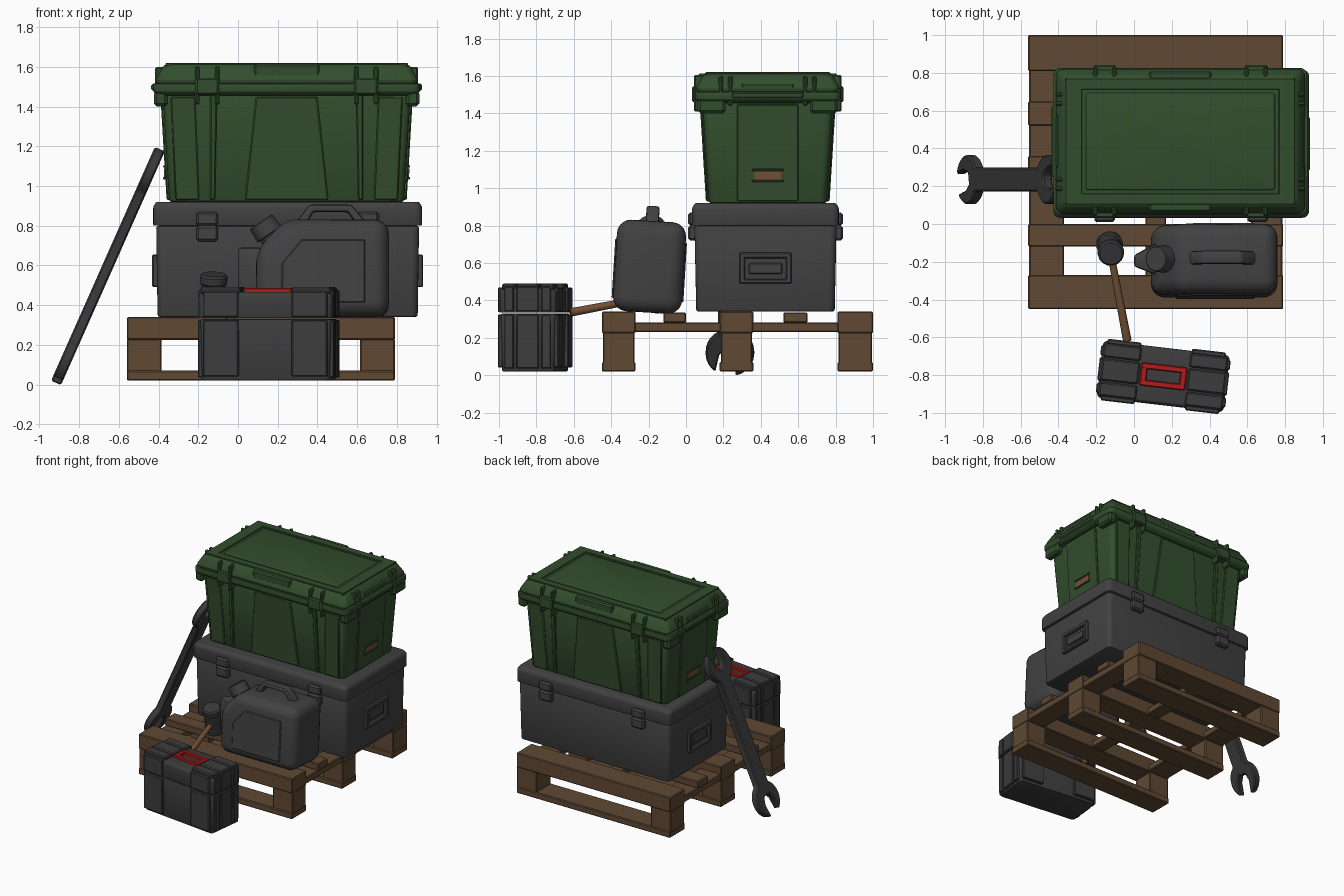
import bpy, bmesh, math
from mathutils import Matrix, Vector

if "Cube" in bpy.data.objects:
    bpy.data.objects.remove(bpy.data.objects["Cube"])

def material(name, rgb):
    m = bpy.data.materials.new(name)
    m.diffuse_color = (*rgb, 1)
    m.use_nodes = True
    m.node_tree.nodes["Principled BSDF"].inputs["Base Color"].default_value = m.diffuse_color
    return m

GREEN = material("green plastic", (0.032, 0.075, 0.026))
GREY = material("grey plastic", (0.054, 0.054, 0.055))
DARK = material("dark toolbox plastic", (0.046, 0.046, 0.047))
STEEL = material("dark steel", (0.042, 0.042, 0.045))
WOOD = material("pallet wood", (0.115, 0.066, 0.033))
HANDLE = material("handle wood", (0.17, 0.082, 0.038))
RED = material("red plastic", (0.45, 0.012, 0.012))
I = Matrix.Identity(4)
FRONT = Matrix.Rotation(math.pi / 2, 4, 'X')   # profile x,y -> world x,z

def finish(name, bm, mat, bevel=0, seg=2, mtx=I):
    bmesh.ops.recalc_face_normals(bm, faces=bm.faces)
    if bevel:
        sharp = [e for e in bm.edges if e.is_manifold and e.calc_face_angle(0) > 0.5]
        bmesh.ops.bevel(bm, geom=sharp, offset=bevel, segments=seg, profile=0.5,
                        affect='EDGES', clamp_overlap=True)
    bm.transform(mtx)
    bmesh.ops.recalc_face_normals(bm, faces=bm.faces)
    me = bpy.data.meshes.new(name)
    bm.to_mesh(me)
    bm.free()
    me.materials.append(mat)
    me.shade_smooth()
    me.set_sharp_from_angle(angle=math.radians(35))
    ob = bpy.data.objects.new(name, me)
    bpy.context.collection.objects.link(ob)
    return ob

def boxes(name, spans, mat, bevel=0.006, mtx=I, seg=1):
    """Several boxes (x0,x1,y0,y1,z0,z1) in one mesh."""
    bm = bmesh.new()
    for x0, x1, y0, y1, z0, z1 in spans:
        s = Matrix.Diagonal((x1 - x0, y1 - y0, z1 - z0, 1))
        bmesh.ops.create_cube(bm, size=1, matrix=Matrix.Translation(((x0 + x1) / 2, (y0 + y1) / 2, (z0 + z1) / 2)) @ s)
    return finish(name, bm, mat, bevel, seg, mtx)

def loft(name, sections, mat, r=0.03, bevel=0.008, mtx=I):
    """Rounded rectangles (z, half x, half y) stacked upwards."""
    bm = bmesh.new()
    rings = []
    for z, hx, hy in sections:
        ring = []
        for k, (sx, sy) in enumerate([(1, 1), (-1, 1), (-1, -1), (1, -1)]):
            for j in range(5):
                a = math.pi / 2 * (k + j / 4)
                ring.append(bm.verts.new((sx * (hx - r) + r * math.cos(a), sy * (hy - r) + r * math.sin(a), z)))
        rings.append(ring)
    for a, b in zip(rings, rings[1:]):
        for i in range(20):
            bm.faces.new((a[i], a[(i + 1) % 20], b[(i + 1) % 20], b[i]))
    bm.faces.new(rings[0])
    bm.faces.new(rings[-1])
    return finish(name, bm, mat, bevel, 2, mtx)

def prism(name, pts, depth, mat, mtx=I, bevel=0.006, seg=1):
    bm = bmesh.new()
    lo = [bm.verts.new((x, y, -depth / 2)) for x, y in pts]
    hi = [bm.verts.new((x, y, depth / 2)) for x, y in pts]
    bm.faces.new(lo)
    bm.faces.new(hi)
    n = len(pts)
    for i in range(n):
        bm.faces.new((lo[i], lo[(i + 1) % n], hi[(i + 1) % n], hi[i]))
    return finish(name, bm, mat, bevel, seg, mtx)

def rod(name, a, b, r0, r1, mat, sides=16, bevel=0.005):
    a, b = Vector(a), Vector(b)
    bm = bmesh.new()
    bmesh.ops.create_cone(bm, cap_ends=True, segments=sides, radius1=r0, radius2=r1, depth=(b - a).length)
    mtx = Matrix.Translation((a + b) / 2) @ (b - a).to_track_quat('Z', 'Y').to_matrix().to_4x4()
    return finish(name, bm, mat, bevel, 1, mtx)

# ---- Pallet
rows = [(-0.45, -0.27), (0.18, 0.36), (0.81, 1.0)]
cols = [(-0.56, -0.385), (0.615, 0.79)]
boxes("pallet_deck", [(-0.56, 0.79, a, b, 0.225, 0.34) for a, b in rows]
      + [(-0.56, 0.79, a, b, 0.28, 0.335) for a, b in [(-0.12, 0.0), (0.52, 0.65)]], WOOD)
boxes("pallet_stringers", [(a, b, -0.44, 0.99, 0.23, 0.282) for a, b in [(-0.555, -0.37), (0.06, 0.17), (0.62, 0.785)]], WOOD)
boxes("pallet_blocks", [(a, b, c + 0.006, d - 0.006, 0.06, 0.23) for a, b in cols for c, d in rows], WOOD)
boxes("pallet_bottom_boards", [(-0.56, 0.79, a, b, 0.02, 0.07) for a, b in rows], WOOD)

# ---- Large grey case
C = Matrix.Translation((0.25, 0.425, 0))
loft("grey_case_body", [(0.34, 0.655, 0.37), (0.80, 0.662, 0.38)], GREY, 0.035, 0.012, C)
loft("grey_case_lid", [(0.80, 0.677, 0.392), (0.895, 0.677, 0.392), (0.92, 0.662, 0.377)], GREY, 0.035, 0.006, C)
for side in (-1, 1):
    S = C @ Matrix.Diagonal((side, side, 1, 1))
    boxes("grey_case_latches", [(s * 0.405 - 0.055, s * 0.405 + 0.055, -0.415, -0.36, z0, z1)
          for s in (-1, 1) for z0, z1 in [(0.72, 0.80), (0.80, 0.87)]], GREY, 0.012, S)
    boxes("grey_case_end_handle", [(0.64, 0.682, -0.14, 0.14, 0.49, 0.515), (0.64, 0.682, -0.14, 0.14, 0.625, 0.655),
          (0.64, 0.682, -0.14, -0.11, 0.49, 0.655), (0.64, 0.682, 0.11, 0.14, 0.49, 0.655),
          (0.64, 0.672, -0.09, 0.09, 0.54, 0.60)], GREY, 0.006, S)

# ---- Green crate
G = Matrix.Translation((0.245, 0.437, 0))
loft("crate_body", [(0.92, 0.592, 0.315), (1.48, 0.625, 0.35)], GREEN, 0.04, 0.012, G)
loft("crate_rim", [(1.455, 0.645, 0.368), (1.475, 0.672, 0.39), (1.515, 0.672, 0.39)], GREEN, 0.04, 0.005, G)
loft("crate_lid", [(1.515, 0.655, 0.378), (1.535, 0.66, 0.384), (1.60, 0.625, 0.35), (1.612, 0.61, 0.335)], GREEN, 0.04, 0.004, G)
loft("crate_lid_panel", [(1.60, 0.505, 0.262), (1.62, 0.497, 0.254)], GREEN, 0.012, 0.004, G)
boxes("crate_lid_border", [(-0.61, 0.61, s * 0.305 - 0.03, s * 0.305 + 0.03, 1.60, 1.62) for s in (-1, 1)]
      + [(s * 0.565 - 0.045, s * 0.565 + 0.045, -0.335, 0.335, 1.60, 1.62) for s in (-1, 1)], GREEN, 0.004, G)
for side in (-1, 1):
    S = G @ Matrix.Diagonal((side, side, 1, 1))
    # long walls: sloped trapezoid panels, ribs and latches
    wall = S @ Matrix.Translation((0, -0.315, 0.92)) @ Matrix.Rotation(math.radians(3.6), 4, 'X') @ FRONT
    prism("crate_centre_panel", [(-0.21, 0.01), (0.21, 0.01), (0.155, 0.53), (-0.155, 0.53)], 0.024, GREEN, wall)
    for s in (-1, 1):
        prism("crate_corner_panel", [(s * 0.44, 0.01), (s * 0.56, 0.01), (s * 0.585, 0.53), (s * 0.46, 0.53)], 0.02, GREEN, wall)
        prism("crate_rib", [(s * 0.36, 0.01), (s * 0.385, 0.01), (s * 0.385, 0.55), (s * 0.35, 0.55)], 0.03, GREEN, wall)
    boxes("crate_latches", [(s * 0.4 - 0.058, s * 0.4 + 0.058, -0.405, -0.34, 1.46, 1.545) for s in (-1, 1)]
          + [(s * 0.4 + t - 0.012, s * 0.4 + t + 0.012, -0.395, -0.32, 1.41, 1.605) for s in (-1, 1) for t in (-0.05, 0.05)],
          GREEN, 0.008, S)
    boxes("crate_lid_bay", [(-0.165, 0.165, -0.372, -0.30, 1.55, 1.614)], GREEN, 0.01, S)
    # end walls: panel, rim skirts, grip and label plate
    end = S @ Matrix.Translation((0.592, 0, 0.92)) @ Matrix.Rotation(math.radians(3.4), 4, 'Y') @ Matrix.Rotation(math.pi / 2, 4, 'Z') @ FRONT
    prism("crate_end_panel", [(-0.165, 0.01), (0.165, 0.01), (0.165, 0.53), (-0.165, 0.53)], 0.024, GREEN, end)
    prism("crate_label_plate", [(-0.07, 0.125), (0.07, 0.125), (0.07, 0.17), (-0.07, 0.17)], 0.008, HANDLE,
          end @ Matrix.Translation((0, 0, 0.013)), 0)
    boxes("crate_label_frame", [(0.58, 0.622, -0.085, 0.085, z, z + 0.012) for z in (1.033, 1.092)], GREEN, 0.003, S)
    boxes("crate_rim_skirt", [(0.60, 0.668, s * 0.30 - 0.075, s * 0.30 + 0.075, 1.40, 1.48) for s in (-1, 1)], GREEN, 0.015, S)
    boxes("crate_end_grip", [(0.64, 0.682, -0.19, 0.19, 1.48, 1.515), (0.60, 0.66, -0.14, 0.14, 1.525, 1.56)]
          + [(0.60, 0.662, y - 0.012, y + 0.012, 1.44, 1.60) for y in (-0.25, -0.2, 0.2, 0.25)], GREEN, 0.008, S)

# ---- Jerrycan, leaning back slightly
J = Matrix.Translation((0, -0.195, 0.58)) @ Matrix.Rotation(math.radians(-3.5), 4, 'X') @ Matrix.Translation((0, 0, -0.58)) @ FRONT
prism("jerrycan_body", [(0.09, 0.335), (0.76, 0.335), (0.76, 0.825), (0.24, 0.825), (0.09, 0.67)], 0.37, GREY, J, 0.075, 5)
prism("jerrycan_side_panels", [(0.22, 0.40), (0.64, 0.40), (0.64, 0.72), (0.32, 0.72), (0.22, 0.60)], 0.384, GREY, J, 0.006)
prism("jerrycan_handle", [(0.27, 0.79), (0.36, 0.905), (0.57, 0.905), (0.67, 0.79), (0.61, 0.79),
      (0.55, 0.87), (0.38, 0.87), (0.335, 0.79)], 0.07, GREY, J, 0.012, 2)
rod("jerrycan_neck", (0.20, -0.185, 0.70), (0.14, -0.185, 0.79), 0.06, 0.06, GREY)
rod("jerrycan_cap", (0.16, -0.185, 0.755), (0.115, -0.185, 0.82), 0.073, 0.068, GREY)
prism("jerrycan_spout", [(0.12, -0.10), (0.12, -0.27), (0.0, -0.225), (0.0, -0.165)], 0.27, GREY,
      Matrix.Translation((0, 0, 0.555)), 0.015, 2)

# ---- Toolbox
T = Matrix.Translation((0.155, -0.807, 0)) @ Matrix.Rotation(math.radians(-6.7), 4, 'Z')
loft("toolbox_body", [(0.02, 0.325, 0.142), (0.33, 0.332, 0.148)], DARK, 0.025, 0.008, T)
loft("toolbox_lid", [(0.335, 0.338, 0.152), (0.445, 0.338, 0.152), (0.466, 0.325, 0.138)], DARK, 0.025, 0.004, T)
boxes("toolbox_top_ridges", [(s * 0.23 - 0.1, s * 0.23 + 0.1, y0, y1, 0.455, 0.49) for s in (-1, 1)
      for y0, y1 in [(-0.14, -0.066), (-0.058, 0.058), (0.066, 0.14)]], DARK, 0.008, T)
boxes("toolbox_latches", [(s * 0.225 - 0.09, s * 0.225 + 0.09, t * 0.15 - 0.014, t * 0.15 + 0.014, z0, z1)
      for s in (-1, 1) for t in (-1, 1) for z0, z1 in [(0.04, 0.325), (0.338, 0.47)]], DARK, 0.006, T)
boxes("toolbox_end_ribs", [(s * 0.33 - 0.015, s * 0.33 + 0.015, y0, y1, z0, z1) for s in (-1, 1)
      for y0, y1 in [(-0.125, -0.075), (-0.06, 0.06), (0.075, 0.125)] for z0, z1 in [(0.035, 0.325), (0.34, 0.475)]], DARK, 0.005, T)
boxes("toolbox_handle", [(-0.12, 0.12, s * 0.045 - 0.016, s * 0.045 + 0.016, 0.455, 0.487) for s in (-1, 1)]
      + [(s * 0.105 - 0.017, s * 0.105 + 0.017, -0.06, 0.06, 0.455, 0.486) for s in (-1, 1)], RED, 0.005, T)

# ---- Mallet
rod("mallet_handle", (-0.13, -0.12, 0.43), (-0.035, -0.62, 0.335), 0.019, 0.024, HANDLE, 10)
rod("mallet_head", (-0.13, -0.105, 0.345), (-0.122, -0.155, 0.55), 0.062, 0.062, STEEL, 16, 0.01)
for k, (a, b) in enumerate([(0.0, 0.25), (0.75, 1.0)]):
    p, q = Vector((-0.13, -0.104, 0.343)), Vector((-0.122, -0.156, 0.555))
    rod("mallet_face", p.lerp(q, a), p.lerp(q, b), 0.07, 0.07, STEEL, 16, 0.01)

# ---- Open-ended wrench leaning on the cases
R, half, tilt = 0.13, 0.52, 12
head = [(R * math.cos(math.radians(a)), R * math.sin(math.radians(a)))
        for a in [-151 + (tilt - 25 + 151) * i / 9 for i in range(10)]]
for x, y in [(0.02, -0.055), (-0.03, -0.03), (-0.03, 0.03), (0.02, 0.055)]:
    t = math.radians(tilt)
    head.append((x * math.cos(t) - y * math.sin(t), x * math.sin(t) + y * math.cos(t)))
head += [(R * math.cos(math.radians(a)), R * math.sin(math.radians(a)))
         for a in [tilt + 25 + (151 - tilt - 25) * i / 9 for i in range(10)]]
outline = [(s * (x + half), s * y) for s in (1, -1) for x, y in head]
u, v = Vector((0.406, 0, 0.914)), Vector((0, 1, 0))
W = Matrix((u, v, u.cross(v))).transposed().to_4x4()
W.translation = (-0.655, 0.235, 0.597)
prism("wrench", outline, 0.055, STEEL, W, 0.008)
